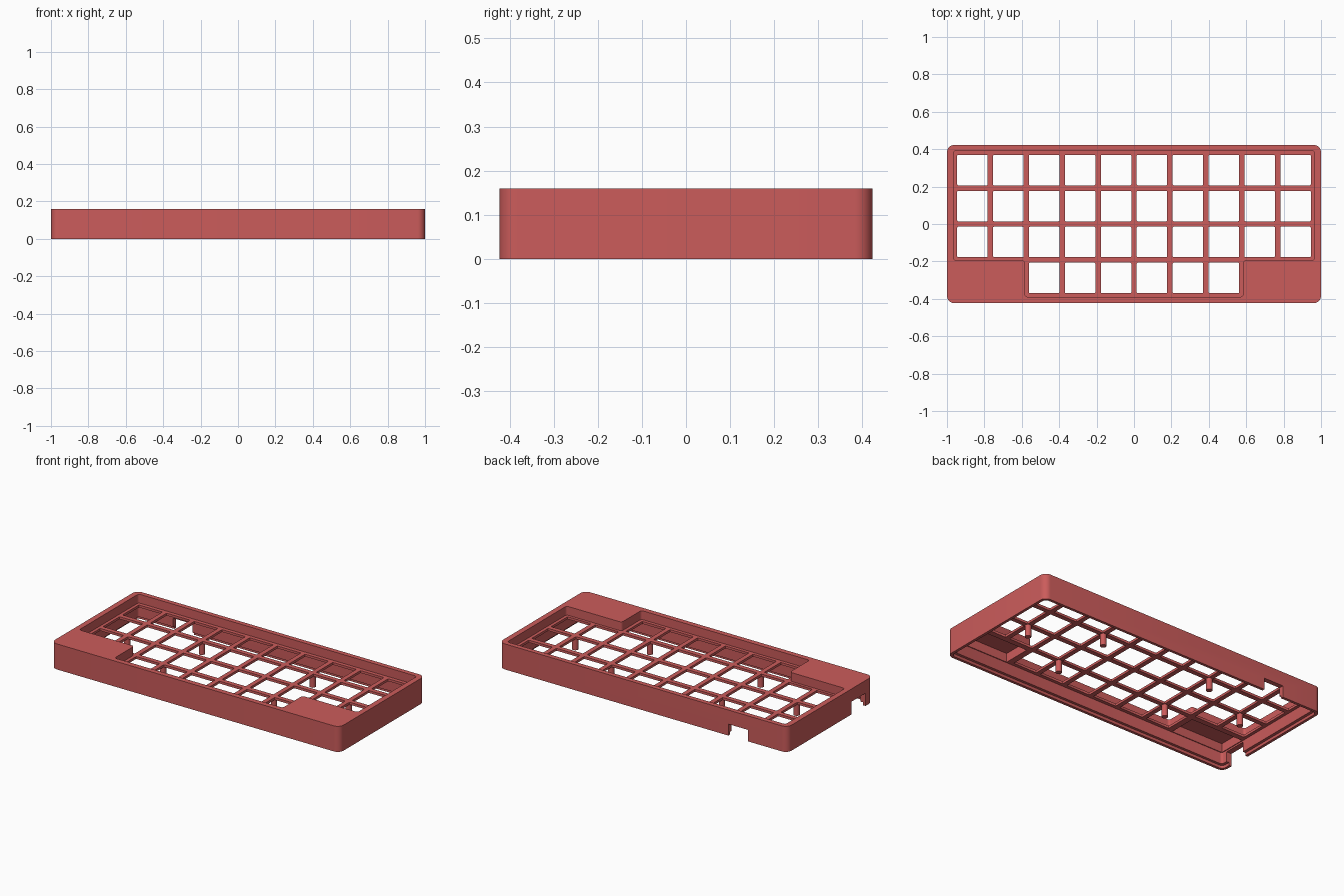
import bpy, bmesh, math
from mathutils import Vector

if "Cube" in bpy.data.objects:
    bpy.data.objects.remove(bpy.data.objects["Cube"])

red = bpy.data.materials.new("soft red")
red.diffuse_color = (0.60, 0.107, 0.105, 1)
red.use_nodes = True
red.node_tree.nodes["Principled BSDF"].inputs["Base Color"].default_value = red.diffuse_color

PITCH, HOLE = 0.192, 0.163           # key grid
HEIGHT, PLATE_TOP, PLATE_BOTTOM = 0.16, 0.105, 0.09
LEDGE = 0.018                        # seat for a bottom cover


def rounded(points, r, steps):
    """Round every corner of a counter-clockwise polygon."""
    out, n = [], len(points)
    for i in range(n):
        p = Vector(points[i])
        a = (Vector(points[i - 1]) - p).normalized()
        b = (Vector(points[(i + 1) % n]) - p).normalized()
        centre = p + (a + b) * r
        for k in range(steps + 1):
            t = math.pi / 2 * k / steps
            out.append(centre - b * r * math.cos(t) - a * r * math.sin(t))
    return out


def rect(x0, x1, y0, y1):
    return [(x0, y0), (x1, y0), (x1, y1), (x0, y1)]


def prism(bm, points, z0, z1):
    face = bm.faces.new([bm.verts.new((p[0], p[1], z0)) for p in points])
    ext = bmesh.ops.extrude_face_region(bm, geom=[face])
    verts = [g for g in ext["geom"] if isinstance(g, bmesh.types.BMVert)]
    bmesh.ops.translate(bm, verts=verts, vec=(0, 0, z1 - z0))


def make(name, prisms):
    bm = bmesh.new()
    for p in prisms:
        prism(bm, *p)
    bmesh.ops.recalc_face_normals(bm, faces=bm.faces)
    mesh = bpy.data.meshes.new(name)
    bm.to_mesh(mesh)
    bm.free()
    ob = bpy.data.objects.new(name, mesh)
    bpy.context.collection.objects.link(ob)
    mesh.materials.append(red)
    return ob


def activate(ob):
    bpy.ops.object.select_all(action="DESELECT")
    ob.select_set(True)
    bpy.context.view_layer.objects.active = ob


def cut(body, prisms):
    cutter = make("cutter", prisms)
    cutter.hide_render = True
    mod = body.modifiers.new("cut", "BOOLEAN")
    mod.operation, mod.solver, mod.object = "DIFFERENCE", "EXACT", cutter
    activate(body)
    bpy.ops.object.modifier_apply(modifier=mod.name)
    bpy.data.objects.remove(cutter, do_unlink=True)


# outer case block
case = make("case", [(rounded(rect(-1, 1, -0.423, 0.423), 0.04, 8), 0, HEIGHT)])

# stepped recess for the keys
well = [(-0.583, -0.39), (0.583, -0.39), (0.583, -0.195), (0.965, -0.195),
        (0.965, 0.393), (-0.965, 0.393), (-0.965, -0.195), (-0.583, -0.195)]
cut(case, [(rounded(well, 0.015, 4), PLATE_TOP, 0.3)])

# hollow underside, then the shallow ledge for the cover
cut(case, [(rounded(rect(-0.965, 0.965, -0.39, 0.393), 0.015, 4), -0.1, PLATE_BOTTOM)])
cut(case, [(rounded(rect(-0.983, 0.983, -0.406, 0.406), 0.025, 4), -0.1, LEDGE)])

# pockets under the two solid front corners
cut(case, [(rect(x0, x1, -0.385, -0.212), 0.05, 0.145)
           for x0, x1 in ((-0.96, -0.6), (0.6, 0.96))])

# key openings: three full rows and a short front row
holes = []
for row in range(4):
    for col in (range(10) if row < 3 else range(2, 8)):
        x, y, h = (col - 4.5) * PITCH, (1.5 - row) * PITCH, HOLE / 2
        holes.append((rounded(rect(x - h, x + h, y - h, y + h), 0.005, 2), 0.05, 0.13))
cut(case, holes)

# cable port in the back wall and switch port in the left wall
cut(case, [(rect(-0.725, -0.59, 0.37, 0.5), -0.1, 0.072),
           (rect(-1.1, -0.94, -0.35, -0.21), -0.1, 0.08)])

activate(case)
bpy.ops.object.shade_smooth_by_angle(angle=math.radians(30))

# screw posts under the grid crossings
for i, (cx, cy) in enumerate([(4, 0), (2, 1), (2, -1), (-2, 1), (-2, -1), (-4, 0)]):
    ring = [(cx * PITCH + 0.018 * math.cos(k * math.pi / 10),
             cy * PITCH + 0.018 * math.sin(k * math.pi / 10)) for k in range(20)]
    post = make(f"screw_post_{i + 1}", [(ring, LEDGE, PLATE_BOTTOM + 0.005)])
    activate(post)
    bpy.ops.object.shade_smooth_by_angle(angle=math.radians(30))
